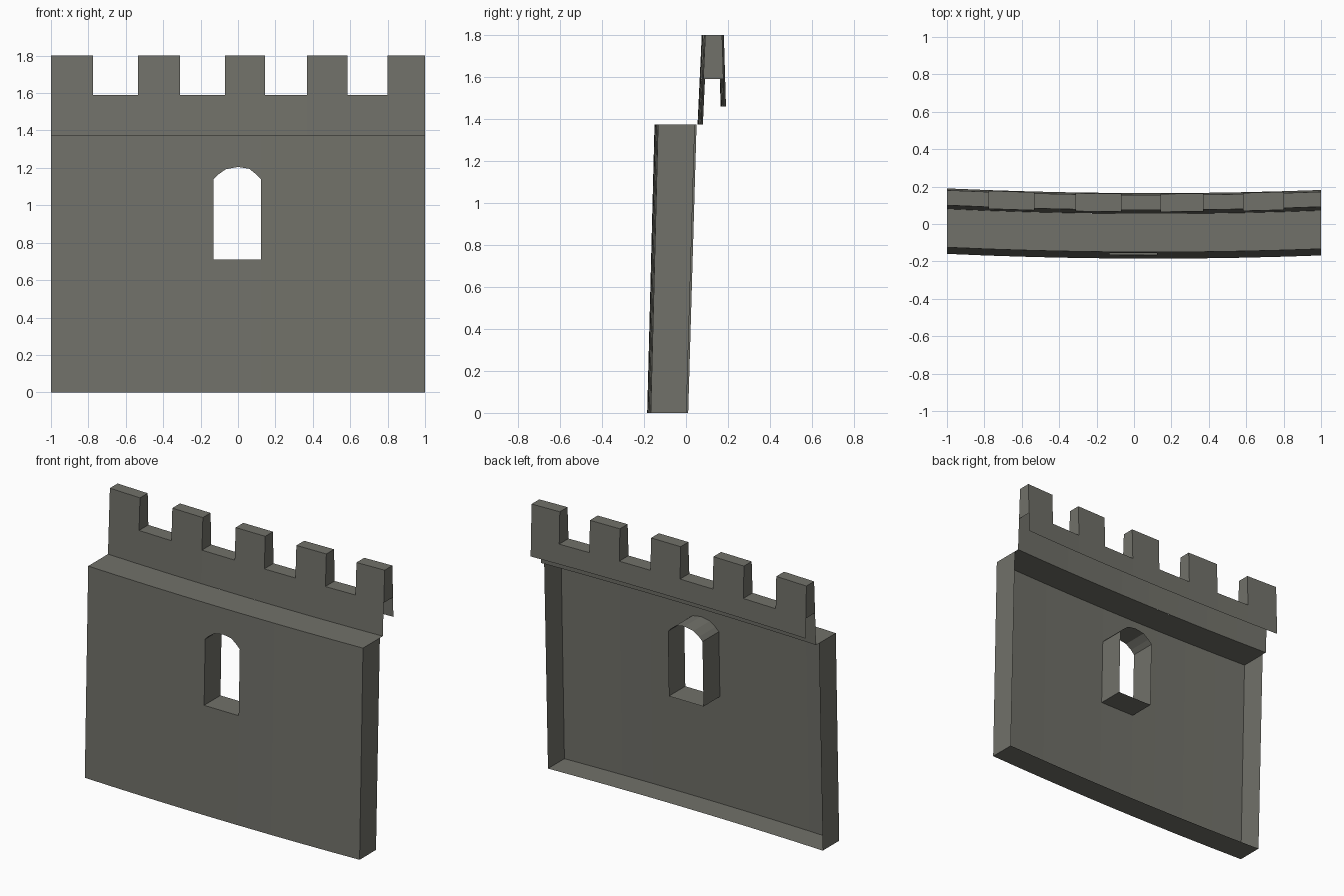
import bpy, bmesh

if "Cube" in bpy.data.objects:
    bpy.data.objects.remove(bpy.data.objects["Cube"])

stone = bpy.data.materials.new("grey stone")
stone.diffuse_color = (0.165, 0.165, 0.142, 1)
stone.use_nodes = True
stone.node_tree.nodes["Principled BSDF"].inputs["Base Color"].default_value = stone.diffuse_color

WALL_TOP, CREN, TOP, LIP = 1.375, 1.59, 1.8, 1.46
SILL, DEPTH = 0.71, 0.17
MERLONS = [(-1, -0.775), (-0.535, -0.31), (-0.07, 0.145), (0.37, 0.585), (0.80, 1)]
ARCH = [(-0.13, 1.14), (-0.105, 1.165), (-0.065, 1.193), (0, 1.205),
        (0.06, 1.195), (0.098, 1.165), (0.122, 1.14)]


def bow(x):                      # gentle plan curve of the whole wall
    return 0.021 * (x - 0.1) ** 2


def wall(x, z, d=0.0):           # battered wall face, d = depth behind it
    return (x, -0.185 + 0.035 * z / WALL_TOP + bow(x) + d, z)


def front(x, z):                 # parapet outer face
    return (x, 0.055 + 0.02 * (z - WALL_TOP) / (TOP - WALL_TOP) + bow(x), z)


def back(x, z):                  # parapet inner face
    return (x, 0.155 + 0.01 * (TOP - z) / (TOP - LIP) + bow(x), z)


def build(name, polys):
    bm = bmesh.new()
    for p in polys:
        bm.faces.new([bm.verts.new(v) for v in p])
    bmesh.ops.remove_doubles(bm, verts=bm.verts, dist=0.0005)
    bmesh.ops.recalc_face_normals(bm, faces=bm.faces)
    me = bpy.data.meshes.new(name)
    bm.to_mesh(me)
    bm.free()
    me.materials.append(stone)
    ob = bpy.data.objects.new(name, me)
    bpy.context.collection.objects.link(ob)


# Wall shell: front face with window gap, ledge, base and end returns, open back
xs = [-1, -0.775, -0.535, -0.31] + [p[0] for p in ARCH] + [0.37, 0.585, 0.8, 1]
arch_z = dict(ARCH)
polys = []
for a, b in zip(xs, xs[1:]):
    if a in arch_z and b in arch_z:
        polys.append([wall(a, 0), wall(b, 0), wall(b, SILL), wall(a, SILL)])
        polys.append([wall(a, arch_z[a]), wall(b, arch_z[b]),
                      wall(b, WALL_TOP), wall(a, WALL_TOP)])
        # window tunnel: sill and arch soffit
        polys.append([wall(a, SILL), wall(b, SILL), wall(b, SILL, DEPTH), wall(a, SILL, DEPTH)])
        polys.append([wall(b, arch_z[b]), wall(a, arch_z[a]),
                      wall(a, arch_z[a], DEPTH), wall(b, arch_z[b], DEPTH)])
    else:
        zs = [0, WALL_TOP]
        polys.append([wall(a, 0), wall(b, 0), wall(b, WALL_TOP), wall(a, WALL_TOP)])
    # ledge up to the parapet, and base return
    polys.append([wall(a, WALL_TOP), wall(b, WALL_TOP), front(b, WALL_TOP), front(a, WALL_TOP)])
    polys.append([wall(b, 0), wall(a, 0), wall(a, 0, DEPTH), wall(b, 0, DEPTH)])
# window jambs and wall ends
for x, z in (ARCH[0], ARCH[-1]):
    polys.append([wall(x, SILL), wall(x, z), wall(x, z, DEPTH), wall(x, SILL, DEPTH)])
for x in (-1, 1):
    polys.append([wall(x, 0), wall(x, WALL_TOP), wall(x, WALL_TOP, 0.175), wall(x, 0, DEPTH)])
build("wall_shell", polys)

# Battlement shell: outer face, tops, inner lip and merlon sides
edges = [e for m in MERLONS for e in m]
polys = []
for i, (a, b) in enumerate(zip(edges, edges[1:])):
    h = TOP if i % 2 == 0 else CREN
    polys.append([front(a, WALL_TOP), front(b, WALL_TOP), front(b, CREN), front(a, CREN)])
    polys.append([back(b, LIP), back(a, LIP), back(a, CREN), back(b, CREN)])
    polys.append([front(a, h), front(b, h), back(b, h), back(a, h)])
    if h == TOP:
        polys.append([front(a, CREN), front(b, CREN), front(b, TOP), front(a, TOP)])
        polys.append([back(b, CREN), back(a, CREN), back(a, TOP), back(b, TOP)])
for x in edges:
    polys.append([front(x, CREN), back(x, CREN), back(x, TOP), front(x, TOP)])
build("battlements", polys)
